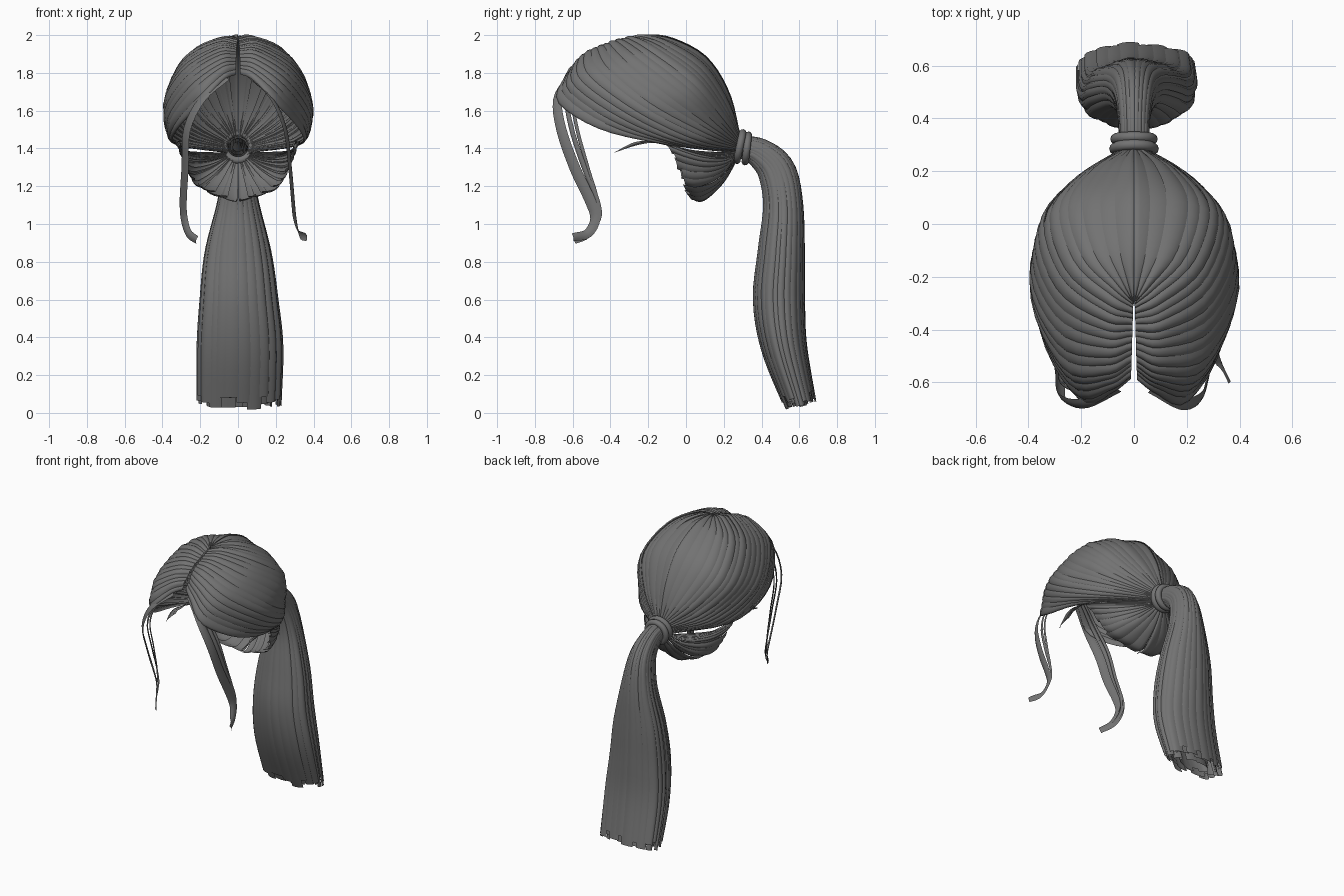
import bpy, bmesh, math, random
from mathutils import Vector

random.seed(4)
if "Cube" in bpy.data.objects:
    bpy.data.objects.remove(bpy.data.objects["Cube"])

GREY = (0.17, 0.17, 0.17, 1)
hair = bpy.data.materials.new("dark grey hair")
hair.use_nodes = True
hair.diffuse_color = GREY
hair.node_tree.nodes["Principled BSDF"].inputs["Base Color"].default_value = GREY


def spline(pts, t):
    """Smooth curve through the points, t from 0 to 1."""
    n = len(pts) - 1
    f = min(max(t, 0), 1) * n
    i = min(int(f), n - 1)
    f -= i
    b, c = pts[i], pts[i + 1]
    a = pts[i - 1] if i > 0 else 2 * b - c
    d = pts[i + 2] if i + 2 <= n else 2 * c - b
    return 0.5 * (2 * b + (c - a) * f + (2 * a - 5 * b + 4 * c - d) * f**2
                  + (3 * b - a - 3 * c + d) * f**3)


def vectors(rows):
    return [Vector(r) for r in rows]


def ribbon(bm, across, along, point, flip=False):
    """Add one lock of hair as a curved sheet."""
    rows = [[bm.verts.new(point(i / across, j / along)) for i in range(across + 1)]
            for j in range(along + 1)]
    for r0, r1 in zip(rows, rows[1:]):
        for i in range(across):
            quad = [r0[i], r0[i + 1], r1[i + 1], r1[i]]
            bm.faces.new(quad[::-1] if flip else quad)


def finish(bm, name):
    mesh = bpy.data.meshes.new(name)
    bm.to_mesh(mesh)
    bm.free()
    mesh.materials.append(hair)
    for p in mesh.polygons:
        p.use_smooth = True
    bpy.context.collection.objects.link(bpy.data.objects.new(name, mesh))


HEAD = Vector((0, -0.2, 1.5))


def swept_locks(name, guides, count, arch, ragged):
    """Fill the surface between guide curves with overlapping locks on both sides."""
    guides = [vectors(g) for g in guides]
    bm = bmesh.new()
    for side in (1, -1):
        for k in range(count):
            lift = random.uniform(0, 0.01)
            start = random.uniform(0, ragged)
            tilt = random.uniform(0.006, 0.014)

            def point(u, v):
                s = (k - 0.25 + 1.5 * u) / count
                t = start + (1 - start) * v
                p = spline([spline(g, t) for g in guides], s)
                raised = lift + tilt * (1 - u) + arch * 4 * u * (1 - u)
                p = p + (p - HEAD).normalized() * raised * (1 - 0.6 * t)
                p.x = side * (max(p.x, 0) + 0.012 * s * (1 - t)**3)
                return p

            ribbon(bm, 5, 22, point, side > 0)
    finish(bm, name)


# Main hair, from the parting over the head to the tie
swept_locks("swept_back_hair", [
    [(0, -.3, 1.96), (0, -.22, 1.98), (0, -.08, 1.97), (0, .1, 1.875), (0, .22, 1.69), (0, .28, 1.46)],
    [(0, -.3, 1.96), (.07, -.24, 1.975), (.18, -.12, 1.93), (.23, .07, 1.8), (.15, .2, 1.62), (.03, .28, 1.46)],
    [(0, -.36, 1.94), (.1, -.34, 1.955), (.27, -.22, 1.87), (.34, 0, 1.7), (.22, .16, 1.54), (.05, .275, 1.43)],
    [(0, -.44, 1.91), (.1, -.46, 1.915), (.28, -.4, 1.81), (.38, -.18, 1.63), (.28, .1, 1.48), (.055, .27, 1.41)],
    [(0, -.52, 1.86), (.09, -.57, 1.85), (.25, -.56, 1.74), (.37, -.3, 1.56), (.32, 0, 1.43), (.05, .265, 1.39)],
    [(0, -.58, 1.79), (.07, -.63, 1.76), (.19, -.67, 1.64), (.32, -.45, 1.5), (.32, -.1, 1.42), (.05, .26, 1.375)],
], 18, 0.013, 0)

# Hair below the temples and at the nape
swept_locks("nape_hair", [
    [(.28, -.38, 1.38), (.31, -.25, 1.44), (.31, -.1, 1.42), (.26, .06, 1.39), (.05, .26, 1.38)],
    [(.29, -.17, 1.45), (.3, -.07, 1.42), (.27, .04, 1.385), (.18, .16, 1.36), (.045, .26, 1.37)],
    [(.27, -.08, 1.37), (.27, 0, 1.34), (.23, .1, 1.32), (.14, .2, 1.33), (.04, .26, 1.365)],
    [(.2, -.04, 1.23), (.2, .04, 1.21), (.17, .13, 1.23), (.11, .2, 1.28), (.03, .26, 1.36)],
    [(0, .02, 1.14), (0, .08, 1.13), (0, .15, 1.18), (0, .21, 1.25), (0, .27, 1.355)],
], 13, 0.012, 0.1)

# Two loops of the hair tie
for i, (y, z, radius) in enumerate([(.285, 1.41, .074), (.322, 1.4, .07)]):
    bpy.ops.mesh.primitive_torus_add(
        major_segments=32, minor_segments=10, major_radius=radius, minor_radius=.02,
        location=(0, y, z), rotation=(math.radians(-102 + 5 * i), 0, 0))
    tie = bpy.context.object
    tie.name = f"hair_tie_{i + 1}"
    tie.data.materials.append(hair)
    bpy.ops.object.shade_smooth()

# Ponytail: centre line, then half width and half depth along it
path = vectors([(0, .29, 1.41), (0, .39, 1.375), (0, .48, 1.28), (0, .515, 1.1),
                (0, .505, .85), (.005, .493, .6), (.01, .52, .35), (.005, .61, .03)])
sizes = vectors([(.055, .055, 0), (.058, .075, 0), (.075, .095, 0), (.11, .1, 0),
                 (.17, .118, 0), (.2, .13, 0), (.22, .115, 0), (.215, .08, 0)])
bm = bmesh.new()
for scale, count in ((1, 24), (.8, 14), (.5, 8)):
    for k in range(count):
        end = random.uniform(.965, 1)
        lift = random.uniform(-.06, .03)
        tilt = random.uniform(.02, .08)

        def point(u, v):
            t = v * end
            angle = (k - .25 + 1.5 * u) / count * math.tau
            tangent = (spline(path, t + .01) - spline(path, t - .01)).normalized()
            depth = Vector((1, 0, 0)).cross(tangent) * -1
            size = spline(sizes, t)
            r = scale * (1 + lift + tilt * (u - .5) + .25 * u * (1 - u))
            return (spline(path, t) + Vector((1, 0, 0)) * size.x * r * math.cos(angle)
                    + depth * size.y * r * math.sin(angle))

        ribbon(bm, 4, 30, point, True)
finish(bm, "ponytail")

# Loose strands framing the face
strands = [
    (vectors([(.06, -.62, 1.77), (.18, -.68, 1.66), (.25, -.66, 1.5), (.275, -.59, 1.3),
              (.29, -.51, 1.13), (.3, -.48, 1.03), (.32, -.52, .95), (.36, -.6, .93)]),
     Vector((.95, -.3, 0))),
    (vectors([(-.06, -.62, 1.77), (-.19, -.68, 1.66), (-.27, -.66, 1.5), (-.28, -.59, 1.3),
              (-.29, -.51, 1.13), (-.285, -.48, 1.03), (-.26, -.52, .95), (-.215, -.59, .915)]),
     Vector((-.75, -.65, 0)))]
bm = bmesh.new()
for points, facing in strands:
    # Each: width, shift at the top and how far down it reaches
    for width, shift, reach in ((.03, 0, 1), (.014, .055, .85), (.01, .085, .72)):
        def point(u, v):
            t = v * reach
            tangent = (spline(points, t + .01) - spline(points, t - .01)).normalized()
            sideways = tangent.cross(facing).normalized()
            outward = sideways.cross(tangent)
            half = width * (.7 + .3 * math.sin(math.pi * v))
            p = spline(points, t) + sideways * half * (2 * u - 1)
            p += outward * .03 * u * (1 - u)
            p.y += shift * math.sin(math.pi * min(1, .25 + .75 * v))
            return p

        ribbon(bm, 4, 28, point)
finish(bm, "face_strands")
